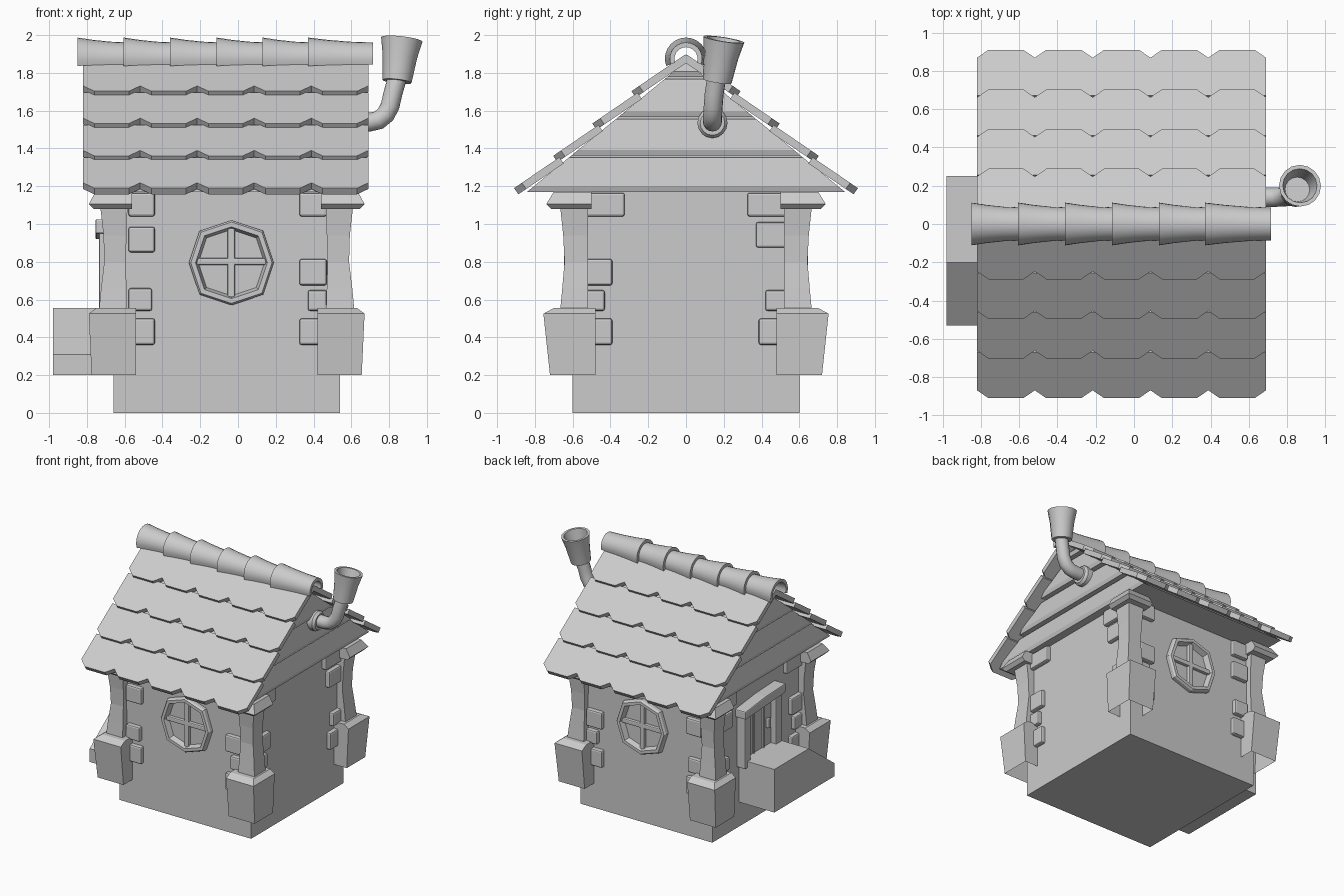
import bpy, bmesh
from math import sin, cos, pi, radians
from mathutils import Vector

if "Cube" in bpy.data.objects:
    bpy.data.objects.remove(bpy.data.objects["Cube"])

CX = -0.06  # house centre in x


def make(name, verts, faces, bevel=0.0, smooth=False):
    me = bpy.data.meshes.new(name)
    me.from_pydata([tuple(v) for v in verts], [], faces)
    bm = bmesh.new()
    bm.from_mesh(me)
    bmesh.ops.recalc_face_normals(bm, faces=bm.faces)
    bm.to_mesh(me)
    bm.free()
    ob = bpy.data.objects.new(name, me)
    bpy.context.collection.objects.link(ob)
    if bevel:
        m = ob.modifiers.new("bevel", 'BEVEL')
        m.width, m.segments = bevel, 2
    if smooth:
        bpy.ops.object.select_all(action='DESELECT')
        ob.select_set(True)
        bpy.context.view_layer.objects.active = ob
        bpy.ops.object.shade_smooth_by_angle(angle=radians(35))
    return ob


def loft(name, rings, start=True, end=True, **kw):
    n = len(rings[0])
    verts = [v for r in rings for v in r]
    faces = [(k * n + i, k * n + (i + 1) % n, (k + 1) * n + (i + 1) % n, (k + 1) * n + i)
             for k in range(len(rings) - 1) for i in range(n)]
    if start:
        faces.append(tuple(range(n)))
    if end:
        faces.append(tuple(range(len(verts) - n, len(verts))))
    return make(name, verts, faces, **kw)


def rect(x0, x1, y0, y1, z):
    return [(x0, y0, z), (x1, y0, z), (x1, y1, z), (x0, y1, z)]


def box(name, x0, x1, y0, y1, z0, z1, **kw):
    return loft(name, [rect(x0, x1, y0, y1, z0), rect(x0, x1, y0, y1, z1)], **kw)


def circle(c, axis, r, n=16):
    axis = Vector(axis).normalized()
    u = axis.cross(Vector((0, 1, 0))).normalized()
    w = axis.cross(u)
    return [Vector(c) + r * (cos(2 * pi * i / n) * u + sin(2 * pi * i / n) * w) for i in range(n)]


# walls
box("walls", -0.66, 0.54, -0.6, 0.6, 0, 1.17)

# corner posts: flared footing, waisted shaft, sloping cap (z, inner x, outer x, inner y, outer y)
PARTS = {
    "post_footing": [(0.2, .48, .715, .48, .72), (0.525, .48, .73, .48, .755), (0.555, .48, .69, .48, .70)],
    "post_shaft": [(0.5, .525, .68, .52, .67), (0.66, .53, .665, .52, .655), (0.8, .535, .648, .52, .643),
                   (0.94, .53, .652, .52, .65), (1.1, .525, .67, .52, .667)],
    "post_cap": [(1.08, .50, .705, .50, .715), (1.105, .50, .73, .50, .74), (1.17, .50, .695, .50, .70)],
}
for sx in (-1, 1):
    for sy in (-1, 1):
        for part, levels in PARTS.items():
            rings = [rect(CX + sx * a, CX + sx * b, sy * c, sy * d, z) for z, a, b, c, d in levels]
            loft(part, rings, start=part != "post_footing")

# corner stones: (along-wall start, end, z0, z1), repeated on the opposite wall
FRONT = [(-.58, -.44, 1.04, 1.165), (-.58, -.44, .85, .985), (-.58, -.455, .54, .66), (-.58, -.44, .36, .5),
         (.325, .47, 1.04, 1.165), (.325, .47, .675, .815), (.37, .47, .54, .65), (.325, .47, .36, .5)]
SIDE = [(-.53, -.325, 1.04, 1.165), (-.53, -.39, .675, .815), (-.53, -.43, .54, .65), (-.53, -.39, .36, .5),
        (.325, .53, 1.04, 1.165), (.37, .53, .875, 1.01), (.42, .53, .54, .65), (.385, .53, .36, .5)]
for s in (-1, 1):
    for a, b, z0, z1 in FRONT:
        box("corner_stone", a, b, *sorted((s * .56, s * .635)), z0, z1, bevel=0.012)
    for a, b, z0, z1 in SIDE:
        box("corner_stone", *sorted((CX + s * .56, CX + s * .635)), a, b, z0, z1, bevel=0.012)

# octagonal windows, front and back
WX, WZ = -0.035, 0.795
for s in (-1, 1):
    def octagon(r, y):
        return [(WX + r * k * cos(i * pi / 4), s * y, WZ + r * k * sin(i * pi / 4))
                for i in range(8) for k in [1.06 if i % 2 else 1.0]]
    loft("window_frame", [octagon(.225, .59), octagon(.225, .63), octagon(.215, .645),
                          octagon(.19, .645), octagon(.175, .60)], False, False)
    ya, yb = sorted((s * .59, s * .625))
    box("window_bar_upright", WX - .02, WX + .02, ya, yb, WZ - .185, WZ + .185, bevel=0.008)
    box("window_bar_cross", WX - .185, WX + .185, ya, yb, WZ - .012, WZ + .026, bevel=0.008)

# door on the left wall, with landing and ramp
box("door_panel", -.685, -.64, -.15, .23, .5, .96)
for y in (-.02, .105):
    box("door_plank_strip", -.695, -.67, y - .006, y + .006, .55, .95)
for y0, y1 in ((-.20, -.125), (.205, .28)):
    box("door_jamb", -.735, -.64, y0, y1, .5, .96, bevel=0.008)
loft("door_lintel", [[(x, -.22, .95), (x, .30, .92), (x, .30, .985), (x, .04, 1.015), (x, -.22, 1.025)]
                     for x in (-.755, -.64)], bevel=0.008)
box("door_handle", -.715, -.68, -.09, -.06, .70, .78, bevel=0.008)
loft("landing_and_ramp", [[(x, .25, .2), (x, .25, .555), (x, -.2, .555), (x, -.53, .31), (x, -.53, .2)]
                          for x in (-.98, -.65)])

# gable core and overlapping gable boards at both ends


def half_width(z):
    return 1.22 * (1.86 - z)


loft("gable_core", [[(x, -.84, 1.17), (x, .84, 1.17), (x, 0, 1.86)] for x in (CX - .62, CX + .62)])
for s in (-1, 1):
    for z0, z1 in ((1.17, 1.352), (1.362, 1.556), (1.566, 1.768), (1.778, 1.85)):
        rings = []
        for z, out in ((z0, .665), (z0 + .03, .675), (z1 - .01, .645), (z1, .635)):
            h = half_width(z)
            rings.append(rect(CX + s * .6, CX + s * out, -h, h, z))
        loft("gable_board", rings)

# roof: four stepped rows of five tiles per slope, chamfered lower corners
COLS = [-.82 + .302 * i for i in range(6)]
UP, OUT = (-.826, .563), (.563, .826)
for s in (-1, 1):
    for k in range(4):
        ty, tz = .91 - .207 * k, 1.19 + .171 * k
        length = .345 if k == 3 else .29
        outline = []
        for a, b in zip(COLS, COLS[1:]):
            outline += [(a, .05), (a + .06, 0), (b - .06, 0)]
        outline += [(COLS[-1], .05), (COLS[-1], length), (COLS[0], length)]
        loft("roof_tile_row", [[(x, s * (ty + UP[0] * v - OUT[0] * d), tz + UP[1] * v - OUT[1] * d)
                                for x, v in outline] for d in (0, .04)])

# ridge: six overlapping flared half pipes
RX = [-.85, -.605, -.36, -.115, .13, .37, .69]
for a, b in zip(RX, RX[1:]):
    rings = []
    for t, r in ((0, .112), (.3, .1), (.65, .09), (1, .086)):
        arc = [radians(-20 + 220 * i / 14) for i in range(15)]
        pts = [(r * cos(q), r * sin(q)) for q in arc]
        pts += [((r - .025) * cos(q), (r - .025) * sin(q)) for q in reversed(arc)]
        rings.append([(a + t * (b + .025 - a), y, 1.875 + z) for y, z in pts])
    loft("ridge_tile", rings, smooth=True)

# chimney: wall collar, bent pipe, flared pot
loft("chimney_collar", [circle((x, .14, 1.535), (1, 0, 0), r)
                        for x, r in ((.56, .08), (.63, .08), (.65, .065))], smooth=True)
path = [(.56, .14, 1.54), (.70, .14, 1.54), (.745, .14, 1.55), (.782, .141, 1.58),
        (.805, .144, 1.625), (.82, .149, 1.69), (.845, .163, 1.78)]
pipe = []
for i, p in enumerate(path):
    d = Vector(path[min(i + 1, len(path) - 1)]) - Vector(path[max(i - 1, 0)])
    pipe.append(circle(p, d, .05))
loft("chimney_pipe", pipe, smooth=True)
base, axis = Vector((.842, .165, 1.755)), Vector((.025, .035, .222))
loft("chimney_pot", [circle(base + t * axis, axis, r) for t, r in
                     ((0, .06), (0, .077), (.12, .08), (.6, .092), (1, .11), (1, .09), (.45, .065))], smooth=True)
